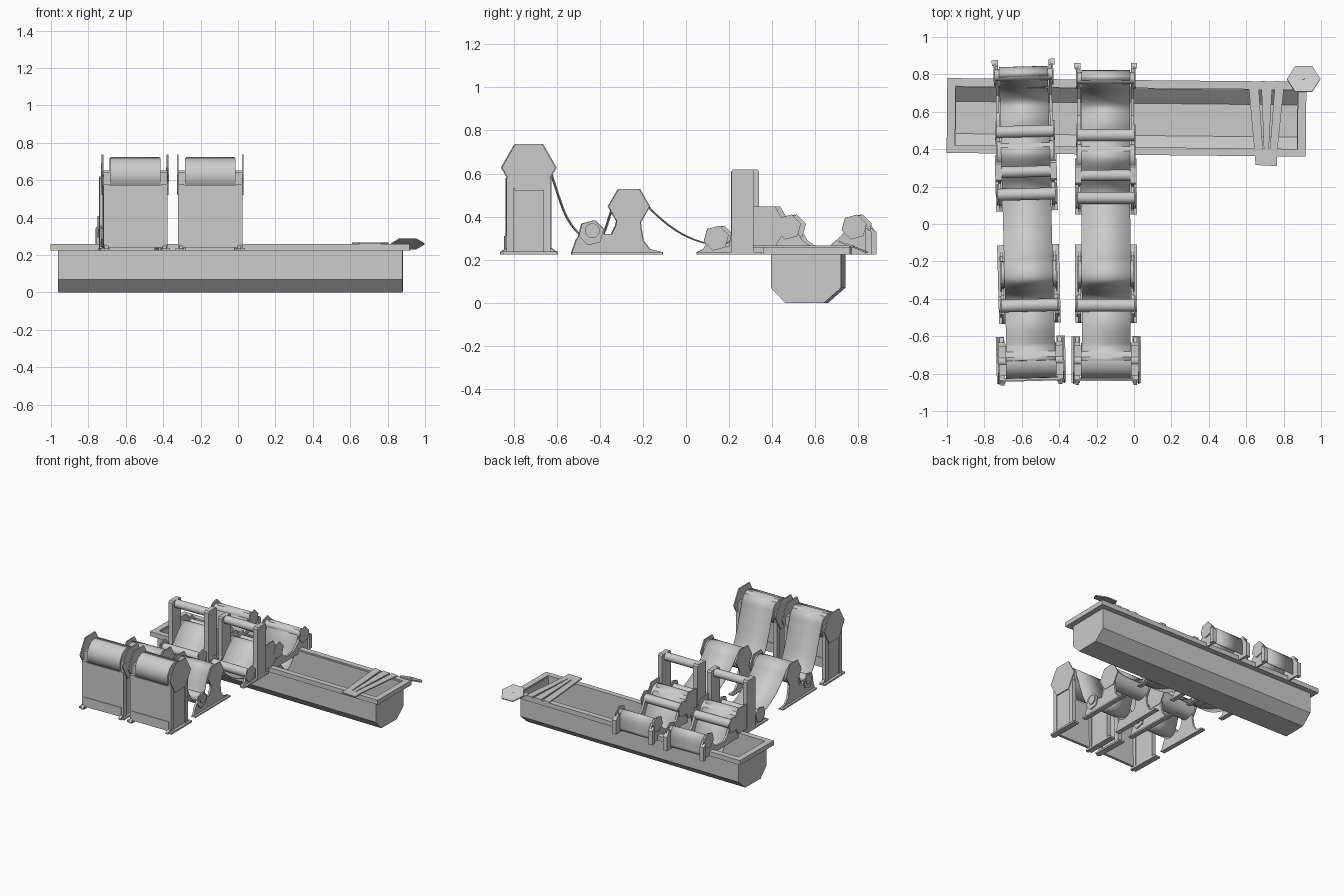
import bpy
import math
from mathutils import Matrix, Vector

if "Cube" in bpy.data.objects:
    bpy.data.objects.remove(bpy.data.objects["Cube"])


def add(name, verts, faces, M, smooth=False):
    me = bpy.data.meshes.new(name)
    me.from_pydata([M @ Vector(v) for v in verts], [], faces)
    import bmesh
    bm = bmesh.new()
    bm.from_mesh(me)
    bmesh.ops.recalc_face_normals(bm, faces=bm.faces)
    bm.to_mesh(me)
    bm.free()
    if smooth:
        me.polygons.foreach_set("use_smooth", [True] * len(me.polygons))
        me.set_sharp_from_angle(angle=math.radians(35))
    ob = bpy.data.objects.new(name, me)
    bpy.context.collection.objects.link(ob)
    return ob


def prism(name, pts, x0, x1, M, smooth=False):
    """Extrude a (y, z) outline along x."""
    n = len(pts)
    verts = [(x0, *p) for p in pts] + [(x1, *p) for p in pts]
    faces = [tuple(range(n)), tuple(range(n, 2 * n))]
    faces += [(i, (i + 1) % n, n + (i + 1) % n, n + i) for i in range(n)]
    return add(name, verts, faces, M, smooth)


def box(name, x0, x1, y0, y1, z0, z1, M):
    return prism(name, [(y0, z0), (y1, z0), (y1, z1), (y0, z1)], x0, x1, M)


def ngon(y, z, r, n, turn=0):
    return [(y + r * math.cos(turn + math.tau * i / n),
             z + r * math.sin(turn + math.tau * i / n)) for i in range(n)]


def roller(name, y, z, r, half, M):
    prism(name, ngon(y, z, r, 24), -half, half, M, True)


def pair(name, pts, x0, x1, M):
    """The same outline on both sides of the machine."""
    for s, side in ((-1, "left"), (1, "right")):
        prism(f"{name}_{side}", pts, s * x0, s * x1, M)


def plate(name, y, z, r, turn, x, M, t=0.008):
    pair(name, ngon(y, z, r, 6, turn), x, x + t, M)


def ribbon(name, pts, half, M, steps=5):
    """Sheet following a smooth (y, z) path."""
    p = [Vector(q) for q in pts]
    p = [2 * p[0] - p[1]] + p + [2 * p[-1] - p[-2]]
    path = []
    for i in range(1, len(p) - 2):
        a, b, c, d = p[i - 1:i + 3]
        for k in range(steps):
            t = k / steps
            path.append(0.5 * (2 * b + (c - a) * t + (2 * a - 5 * b + 4 * c - d) * t * t
                               + (3 * b - a - 3 * c + d) * t ** 3))
    path.append(p[-2])
    verts = [(s * half, q.x, q.y) for q in path for s in (-1, 1)]
    faces = [(2 * i, 2 * i + 1, 2 * i + 3, 2 * i + 2) for i in range(len(path) - 1)]
    ob = add(name, verts, faces, M, True)
    mod = ob.modifiers.new("thickness", 'SOLIDIFY')
    mod.thickness = 0.005
    mod.offset = 0


TILT = math.radians(15)


def machine(tag, x, angle, d):
    M = Matrix.Translation((x, 0, 0)) @ Matrix.Rotation(math.radians(angle), 4, 'Z')
    N = M @ Matrix.Translation((0, d, 0))

    # Supply stand with the big roll
    pair(tag + "_supply_side", [(-.86, .225), (-.60, .225), (-.60, .235), (-.635, .26), (-.635, .52),
                                (-.65, .58), (-.81, .58), (-.825, .52), (-.825, .26), (-.86, .235)],
         .145, .165, M)
    for y in (-.822, -.652):
        pair(tag + "_supply_post", [(y - .012, .235), (y + .022, .235), (y + .022, .58), (y - .012, .58)],
             .14, .172, M)
    box(tag + "_supply_front_panel", -.155, .155, -.835, -.825, .31, .575, M)
    box(tag + "_supply_front_sill", -.155, .155, -.84, -.82, .24, .31, M)
    pair(tag + "_supply_rail", [(-.85, .225), (-.6, .225), (-.6, .238), (-.85, .238)], .14, .185, M)
    pair(tag + "_supply_bracket", [(-.81, .57), (-.65, .57), (-.65, .645), (-.81, .645)], .135, .17, M)
    plate(tag + "_supply_hexagon", -.73, .628, .125, 0, .17, M)
    roller(tag + "_supply_roll", -.73, .625, .095, .135, M)
    roller(tag + "_supply_shaft", -.73, .628, .025, .17, M)

    # Middle stand with a small roller and a drum
    pair(tag + "_middle_side", [(-.53, .232), (-.51, .29), (-.48, .335), (-.40, .335), (-.38, .32),
                                (-.345, .32), (-.325, .36), (-.31, .44), (-.22, .44), (-.21, .35),
                                (-.20, .29), (-.17, .25), (-.11, .235), (-.11, .225), (-.53, .225)],
         .135, .15, M)
    pair(tag + "_middle_foot", [(-.53, .225), (-.11, .225), (-.11, .236), (-.53, .236)], .13, .165, M)
    plate(tag + "_middle_small_hexagon", -.44, .325, .06, TILT, .15, M)
    plate(tag + "_middle_hexagon", -.265, .447, .095, 0, .145, M)
    roller(tag + "_middle_small_roller", -.435, .335, .034, .165, M)
    roller(tag + "_middle_drum", -.265, .44, .07, .15, M)

    # Dipping stand reaching over the trough
    pair(tag + "_dip_side", [(.05, .225), (.86, .225), (.855, .33), (.83, .37), (.76, .36), (.72, .31),
                             (.67, .267), (.58, .262), (.54, .29), (.50, .36), (.30, .36), (.21, .33),
                             (.20, .26), (.17, .27), (.15, .31), (.11, .31), (.08, .25), (.05, .235)],
         .135, .15, N)
    pair(tag + "_dip_foot", [(.05, .225), (.35, .225), (.35, .236), (.05, .236)], .13, .165, N)
    pair(tag + "_dip_back_post", [(.83, .225), (.86, .225), (.86, .33), (.83, .35)], .135, .168, N)
    pair(tag + "_portal_post", [(.21, .235), (.315, .235), (.315, .61), (.305, .62), (.22, .62), (.21, .61)],
         .13, .165, N)
    roller(tag + "_portal_crossbar", .26, .59, .03, .15, N)
    for i, (y, z) in enumerate(((.14, .3), (.475, .352), (.78, .352))):
        plate(f"{tag}_dip_small_hexagon_{i}", y, z, .06, TILT, .152, N)
        roller(f"{tag}_dip_roller_{i}", y, z, .032, .158, N)
    plate(tag + "_dip_hexagon", .36, .353, .108, 0, .15, N)
    roller(tag + "_dip_drum", .36, .353, .065, .15, N)

    # Long sheet running through all rollers
    ribbon(tag + "_sheet", [(-.73, .722), (-.66, .69), (-.632, .62), (-.60, .52), (-.555, .40), (-.50, .325),
                            (-.44, .296), (-.385, .32), (-.345, .43), (-.31, .50), (-.265, .513),
                            (-.21, .49), (-.16, .43), (-.08, .36), (0, .31), (.08, .28),
                            (.14 + d, .264), (.2 + d, .285), (.28 + d, .37), (.36 + d, .421),
                            (.43 + d, .37), (.49 + d, .31), (.54 + d, .21), (.62 + d, .14),
                            (.69 + d, .20), (.735 + d, .32), (.78 + d, .388), (.816 + d, .35),
                            (.82 + d, .245)], .13, M)


machine("left", -.57, 1.5, .02)
machine("right", -.15, .1, 0)

# Open trough with bevelled bottom and a wide rim
T = Matrix.Translation((-.04, .57, 0)) @ Matrix.Rotation(math.radians(-.6), 4, 'Z')
outer = [(-.167, .25), (-.167, .07), (-.1, 0), (.08, 0), (.16, .07), (.16, .25)]
inner = [(.152, .25), (.152, .075), (.076, .008), (-.096, .008), (-.159, .075), (-.159, .25)]
prism("trough_shell", outer + inner, -.92, .92, T)
for x in (-.92, .912):
    prism("trough_end", outer, x, x + .008, T)
box("rim_front", -.96, .96, -.2, -.159, .225, .26, T)
box("rim_back", -.96, .96, .157, .2, .225, .26, T)
box("rim_left", -.96, -.915, -.159, .157, .225, .26, T)
box("rim_right", .915, .96, -.159, .157, .225, .26, T)


def flat(name, pts, z0, z1, M):
    n = len(pts)
    verts = [(*p, z) for z in (z0, z1) for p in pts]
    faces = [tuple(range(n)), tuple(range(n, 2 * n))]
    faces += [(i, (i + 1) % n, n + (i + 1) % n, n + i) for i in range(n)]
    return add(name, verts, faces, M)


# Three-pronged tongs lying across the rim
I = Matrix()
for i, (t0, t1, b0, b1) in enumerate(((.61, .665, .645, .69), (.68, .74, .695, .72), (.755, .805, .725, .765))):
    flat(f"tongs_prong_{i}", [(t0, .765), (b0, .38), (b1, .38), (t1, .76)], .258, .267, I)
flat("tongs_grip", [(.645, .38), (.65, .315), (.765, .31), (.765, .38)], .258, .267, I)

# Tilted hexagonal disc at the corner, with a small pin
H = Matrix.Translation((.907, .775, .26)) @ Matrix.Rotation(math.radians(-21), 4, 'X')
flat("corner_hexagon", [(.09 * math.cos(k * math.pi / 3), .085 * math.sin(k * math.pi / 3))
                        for k in range(6)], -.004, .004, H)
flat("corner_pin", [(.006 * math.cos(k * math.pi / 4), .006 * math.sin(k * math.pi / 4))
                    for k in range(8)], .004, .007, H)
